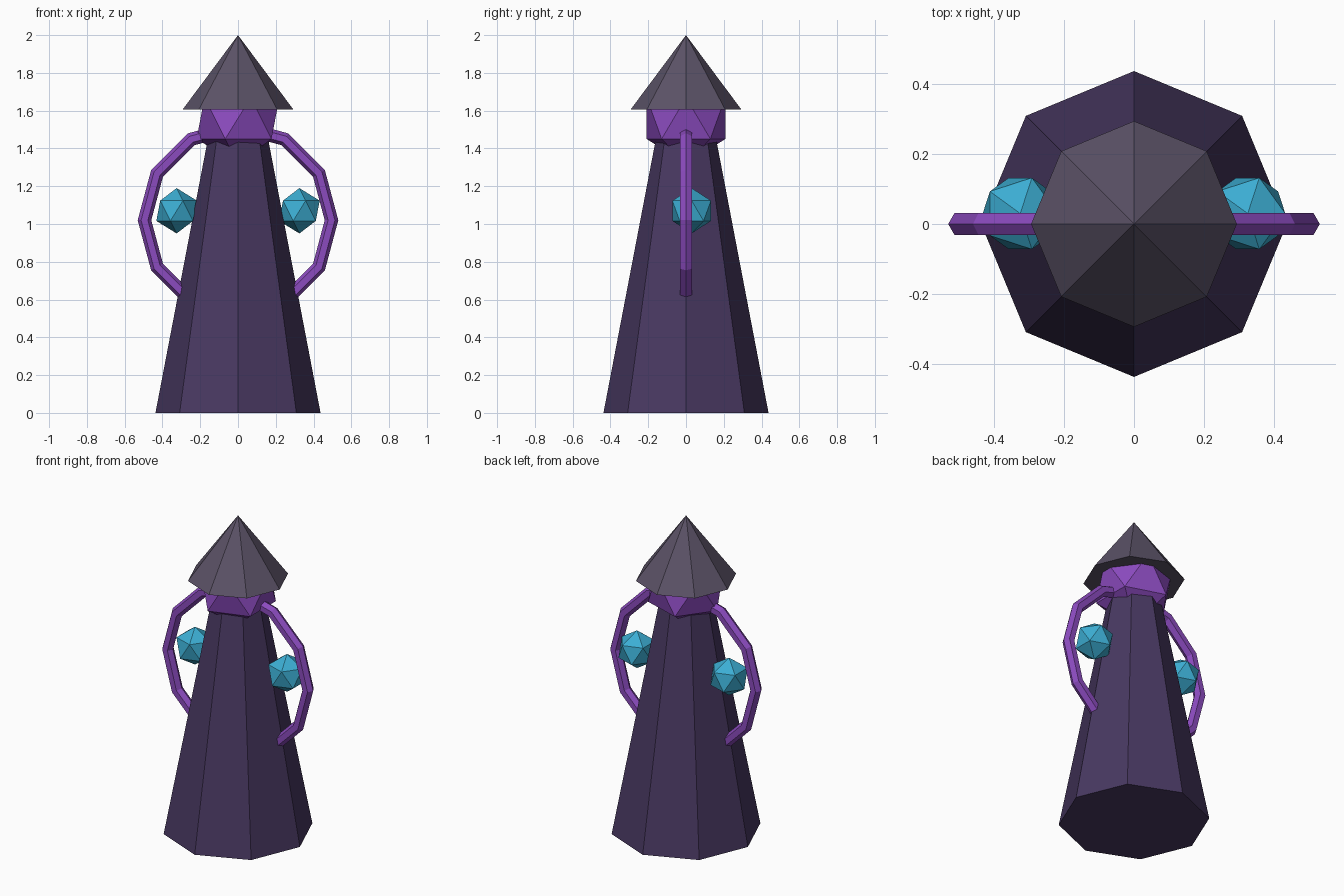
import bpy
from math import pi

if "Cube" in bpy.data.objects:
    bpy.data.objects.remove(bpy.data.objects["Cube"])


def finish(name, color):
    """Name the active object and give it a flat colour."""
    obj = bpy.context.object
    obj.name = name
    mat = bpy.data.materials.get(color[0]) or bpy.data.materials.new(color[0])
    mat.diffuse_color = (*color[1], 1)
    mat.use_nodes = True
    mat.node_tree.nodes["Principled BSDF"].inputs["Base Color"].default_value = mat.diffuse_color
    obj.data.materials.append(mat)
    return obj


def cone(name, r1, r2, z1, z2, color):
    bpy.ops.mesh.primitive_cone_add(vertices=8, radius1=r1, radius2=r2,
                                    depth=z2 - z1, location=(0, 0, (z1 + z2) / 2))
    return finish(name, color)


def gem(name, radius, location, color):
    bpy.ops.mesh.primitive_ico_sphere_add(subdivisions=1, radius=radius, location=location)
    return finish(name, color)


DARK = ("dark_purple", (0.065, 0.04, 0.12))
GREY = ("slate", (0.105, 0.085, 0.135))
VIOLET = ("violet", (0.26, 0.07, 0.52))
TEAL = ("teal", (0.045, 0.42, 0.65))

# Tapered octagonal body and pointed hat
cone("body", 0.437, 0.15, 0, 1.5, DARK)
cone("hat", 0.294, 0, 1.605, 2.0, GREY)

# Faceted head, mostly under the hat
gem("head", 0.245, (0, 0, 1.56), VIOLET)

# Upright ring passing through the body, forming both arms
bpy.ops.mesh.primitive_torus_add(major_segments=12, minor_segments=6,
                                 major_radius=0.495, minor_radius=0.036,
                                 location=(0, 0, 1.02), rotation=(pi / 2, 0, 0))
finish("arm_ring", VIOLET)

# Orbs at either side
for side, x in (("left", -0.325), ("right", 0.325)):
    gem(f"orb_{side}", 0.12, (x, 0.03, 1.07), TEAL)
